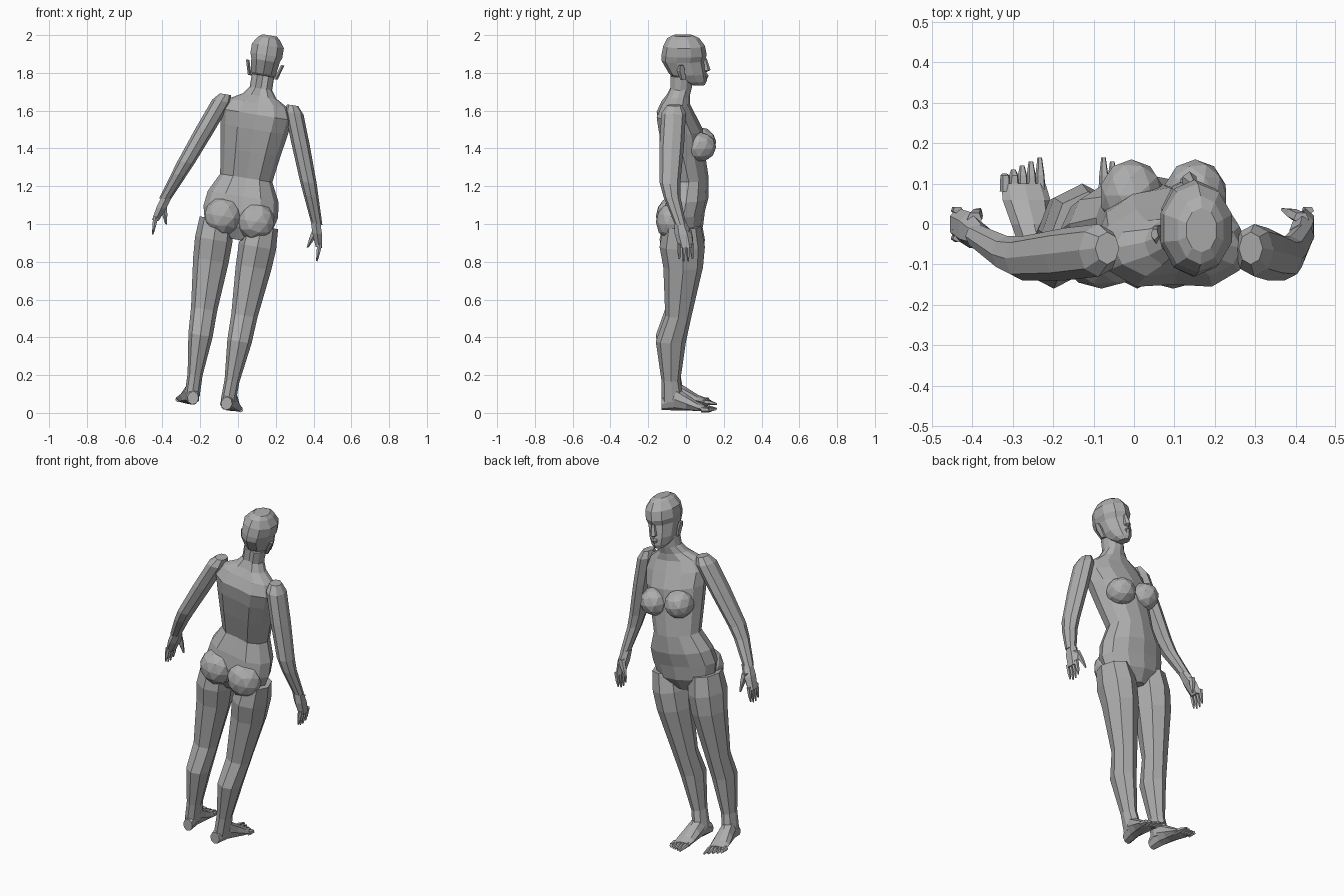
import bpy, bmesh, math
from mathutils import Matrix

default_cube = bpy.data.objects.get("Cube")
if default_cube:
    bpy.data.objects.remove(default_cube)

GREY = (.42, .42, .42, 1)
skin = bpy.data.materials.new("clay grey")
skin.use_nodes = True
skin.diffuse_color = GREY
skin.node_tree.nodes["Principled BSDF"].inputs["Base Color"].default_value = GREY

# The whole figure leans sideways; parts are modelled upright and symmetric
LEAN = Matrix.Translation((-.16, 0, 0)) @ Matrix.Rotation(math.radians(9.3), 4, 'Y')


def finish(name, bm, mirror):
    """Turn a bmesh into a leaning object, mirrored to both sides if asked."""
    bmesh.ops.recalc_face_normals(bm, faces=bm.faces)
    mesh = bpy.data.meshes.new(name)
    bm.to_mesh(mesh)
    bm.free()
    mesh.materials.append(skin)
    part = bpy.data.objects.new(name, mesh)
    bpy.context.collection.objects.link(part)
    part.matrix_world = LEAN
    if mirror:
        part.modifiers.new("Mirror", 'MIRROR').use_mirror_merge = False


def ring(at, half, low, high):
    """A cross-section: station along the part, half width and depth limits."""
    return at, half, low, high


def loft(name, rings, x=0, drift=0, sides=8, mirror=True, lengthwise=False, groove=0):
    """Skin the rings; their centre starts at x and drifts along the part."""
    bm = bmesh.new()
    loops = []
    start = rings[0][0]
    for at, half, low, high in rings:
        loop = []
        for i in range(sides):
            angle = math.tau * i / sides - math.pi / 2
            across = x + drift * (at - start) + half * math.cos(angle)
            depth = (low + high) / 2 + (high - low) / 2 * math.sin(angle)
            if i == 0:
                depth += groove
            point = (across, at, depth) if lengthwise else (across, depth, at)
            loop.append(bm.verts.new(point))
        loops.append(loop)
    for lower, upper in zip(loops, loops[1:]):
        for i in range(sides):
            j = (i + 1) % sides
            bm.faces.new((lower[i], lower[j], upper[j], upper[i]))
    bm.faces.new(loops[0])
    bm.faces.new(loops[-1])
    finish(name, bm, mirror)


def lump(name, centre, radii):
    """A faceted ellipsoid on both sides of the body."""
    bm = bmesh.new()
    shape = Matrix.Translation(centre) @ Matrix.Diagonal((*radii, 1))
    bmesh.ops.create_icosphere(bm, subdivisions=2, radius=1, matrix=shape)
    finish(name, bm, True)


# Torso and neck, with a groove along the spine
loft("torso", [
    ring(at=.93, half=.05, low=-.07, high=.05),
    ring(at=1, half=.18, low=-.12, high=.09),
    ring(at=1.08, half=.2, low=-.13, high=.1),
    ring(at=1.16, half=.19, low=-.12, high=.12),
    ring(at=1.26, half=.14, low=-.09, high=.12),
    ring(at=1.4, half=.16, low=-.13, high=.1),
    ring(at=1.52, half=.18, low=-.16, high=.09),
    ring(at=1.6, half=.19, low=-.17, high=.05),
    ring(at=1.66, half=.16, low=-.14, high=.02),
    ring(at=1.7, half=.09, low=-.11, high=.02),
    ring(at=1.74, half=.06, low=-.09, high=.03),
    ring(at=1.81, half=.06, low=-.09, high=.04),
], sides=12, mirror=False, groove=.02)
lump("breasts", centre=(.08, .07, 1.44), radii=(.08, .09, .08))
lump("buttocks", centre=(.09, -.08, 1.04), radii=(.1, .08, .1))

# Head and face
loft("head", [
    ring(at=1.76, half=.03, low=.03, high=.1),
    ring(at=1.78, half=.05, low=-.03, high=.11),
    ring(at=1.82, half=.07, low=-.09, high=.11),
    ring(at=1.89, half=.08, low=-.13, high=.1),
    ring(at=1.92, half=.09, low=-.13, high=.11),
    ring(at=1.97, half=.09, low=-.12, high=.1),
    ring(at=2.01, half=.06, low=-.1, high=.07),
    ring(at=2.025, half=.04, low=-.07, high=.04),
], sides=10, mirror=False)
loft("nose", [
    ring(at=1.9, half=.01, low=.08, high=.11),
    ring(at=1.84, half=.02, low=.08, high=.13),
    ring(at=1.83, half=.01, low=.08, high=.11),
], sides=6, mirror=False)
loft("lips", [
    ring(at=1.82, half=.01, low=.09, high=.11),
    ring(at=1.81, half=.02, low=.09, high=.12),
    ring(at=1.79, half=.01, low=.09, high=.11),
], sides=6, mirror=False)
loft("ears", [
    ring(at=1.8, half=.01, low=-.03, high=0),
    ring(at=1.85, half=.01, low=-.05, high=0),
    ring(at=1.88, half=.01, low=-.04, high=-.01),
], x=.07, drift=.3, sides=5)

# Arms slope outwards from shoulder to wrist
loft("arms", [
    ring(at=1.68, half=.03, low=-.1, high=-.02),
    ring(at=1.64, half=.05, low=-.13, high=0),
    ring(at=1.48, half=.05, low=-.14, high=-.01),
    ring(at=1.29, half=.045, low=-.14, high=-.03),
    ring(at=1.22, half=.04, low=-.12, high=-.03),
    ring(at=1.08, half=.03, low=-.06, high=0),
], x=.18, drift=-.38)
loft("palms", [
    ring(at=1.09, half=.03, low=-.06, high=0),
    ring(at=1.03, half=.03, low=-.06, high=.03),
    ring(at=.96, half=.02, low=-.04, high=.04),
], x=.4, drift=-.3, sides=6)
loft("thumbs", [
    ring(at=1.05, half=.02, low=0, high=.03),
    ring(at=1, half=.015, low=.01, high=.04),
    ring(at=.95, half=.005, low=.03, high=.04),
], x=.41, drift=.3, sides=5)

# Four fingers, the middle ones longest
for i, finger in enumerate(("little", "ring", "middle", "index")):
    y = .023 * (i - 1.5)
    tip = .88 + abs(y) / 2
    loft(finger + "_fingers", [
        ring(at=.98, half=.014, low=y - .01, high=y + .01),
        ring(at=.93, half=.01, low=y - .01, high=y + .01),
        ring(at=tip, half=.004, low=y - .004, high=y + .004),
    ], x=.44, sides=5)

# Legs with fuller thighs and calves
loft("legs", [
    ring(at=1.02, half=.09, low=-.12, high=.08),
    ring(at=.91, half=.1, low=-.14, high=.1),
    ring(at=.8, half=.095, low=-.12, high=.09),
    ring(at=.54, half=.07, low=-.11, high=.03),
    ring(at=.4, half=.065, low=-.16, high=0),
    ring(at=.19, half=.04, low=-.13, high=-.03),
    ring(at=.08, half=.04, low=-.13, high=-.01),
], x=.12, drift=.025)

# Feet turn slightly outwards
loft("feet", [
    ring(at=-.13, half=.03, low=.03, high=.1),
    ring(at=-.06, half=.04, low=.03, high=.16),
    ring(at=0, half=.05, low=.03, high=.12),
    ring(at=.06, half=.06, low=.03, high=.08),
    ring(at=.1, half=.055, low=.03, high=.06),
], x=.09, drift=.14, lengthwise=True)

# Five toes, shortening outwards
for i, toe in enumerate(("big", "second", "third", "fourth", "little")):
    loft(toe + "_toes", [
        ring(at=.08, half=.014, low=.03, high=.06),
        ring(at=.12, half=.012, low=.03, high=.055),
        ring(at=.165 - .01 * i, half=.006, low=.03, high=.04),
    ], x=.08 + .022 * i, lengthwise=True, sides=5)
